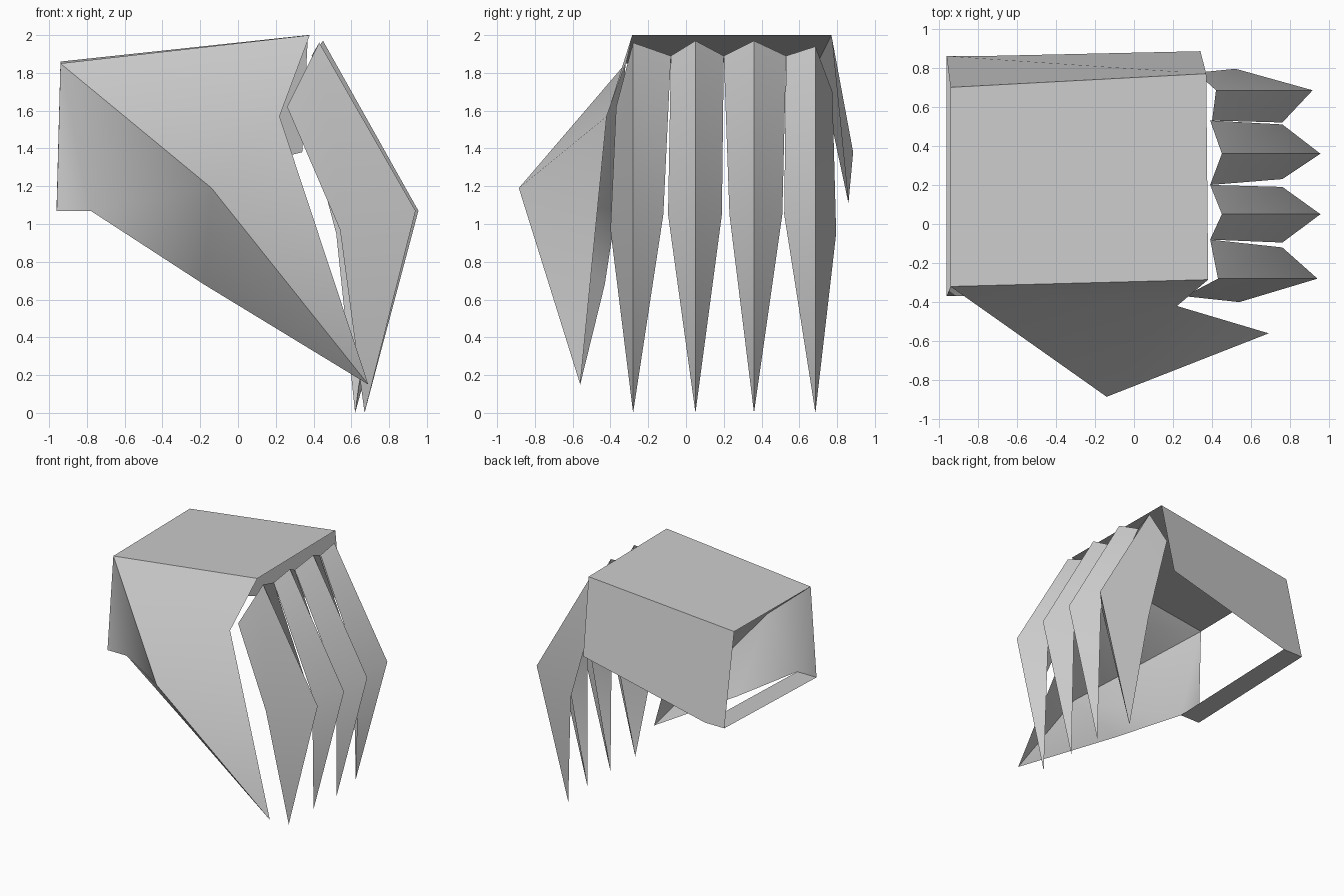
import bpy, bmesh, math
from mathutils import Vector

cube = bpy.data.objects.get("Cube")
if cube:
    bpy.data.objects.remove(cube, do_unlink=True)

# Single plain steel colour
steel = bpy.data.materials.new("steel_grey")
steel.use_nodes = True
steel.diffuse_color = (0.6, 0.6, 0.6, 1)
steel.node_tree.nodes["Principled BSDF"].inputs["Base Color"].default_value = (0.6, 0.6, 0.6, 1)


def sheet(name, points, faces, core):
    """Open sheet of named points, with every face turned away from the core."""
    bm = bmesh.new()
    verts = {key: bm.verts.new(co) for key, co in points.items()}
    for face in faces:
        bm.faces.new([verts[key] for key in face.split()])
    bm.normal_update()
    for face in bm.faces:
        if face.normal.dot(face.calc_center_median() - Vector(core)) < 0:
            face.normal_flip()
    mesh = bpy.data.meshes.new(name)
    bm.to_mesh(mesh)
    bm.free()
    mesh.materials.append(steel)
    obj = bpy.data.objects.new(name, mesh)
    bpy.context.collection.objects.link(obj)
    bpy.ops.object.select_all(action="DESELECT")
    obj.select_set(True)
    bpy.context.view_layer.objects.active = obj
    bpy.ops.object.shade_smooth_by_angle(angle=math.radians(50))
    return obj


# Hand shell: back of the hand, outer side, thumb guard and wrist strap
shell_points = {
    "top_wrist_thumb": (-0.94, -0.32, 1.85),
    "top_knuckle_thumb": (0.38, -0.285, 2.0),
    "top_knuckle_outer": (0.37, 0.77, 2.0),
    "top_wrist_outer": (-0.94, 0.70, 1.86),
    "outer_knuckle": (0.34, 0.885, 1.38),
    "outer_strap": (-0.78, 0.86, 1.11),
    "outer_wrist": (-0.96, 0.86, 1.11),
    "thumb_wrist": (-0.96, -0.37, 1.07),
    "thumb_strap": (-0.78, -0.37, 1.07),
    "thumb_web": (0.22, -0.42, 1.57),
    "thumb_joint": (-0.14, -0.885, 1.19),
    "thumb_heel": (-0.18, -0.43, 0.68),
    "thumb_tip": (0.69, -0.56, 0.15),
}
sheet("hand_shell", shell_points, [
    "top_wrist_thumb top_knuckle_thumb top_knuckle_outer top_wrist_outer",
    "top_wrist_outer top_knuckle_outer outer_knuckle outer_strap outer_wrist",
    "top_wrist_thumb top_knuckle_thumb thumb_web thumb_joint",
    "thumb_joint thumb_web thumb_tip",
    "top_wrist_thumb thumb_wrist thumb_strap",
    "top_wrist_thumb thumb_strap thumb_joint",
    "thumb_strap thumb_heel thumb_joint",
    "thumb_heel thumb_tip thumb_joint",
    "outer_wrist outer_strap thumb_strap thumb_wrist",
], (-0.2, 0.2, 1.2))


def finger(name, top, knuckle_x, tip_x, sides):
    """Folded finger plate: a central ridge with a panel on each side."""
    y = top[1]
    points = {"top": top, "knuckle": (knuckle_x, y, 1.07), "tip": (tip_x, y, 0)}
    faces = []
    for side, (start, middle) in zip("ab", sides):
        points["start_" + side] = start
        points["mid_" + side] = middle
        faces += [f"top knuckle mid_{side} start_{side}", f"knuckle tip mid_{side}"]
    sheet(name, points, faces, (0.1, y, 1.0))


def inner(start_y, mid_y, x=0.39):
    return (x, start_y, 1.89), (0.76, mid_y, 1.05)


index_outer = (0.26, -0.37, 1.62), (0.54, -0.4, 0.97)
little_outer = (0.32, 0.775, 1.7), (0.52, 0.795, 0.95)

finger("index_finger", (0.43, -0.28, 1.96), 0.94, 0.67, [index_outer, inner(-0.08, -0.12)])
finger("middle_finger", (0.45, 0.05, 1.97), 0.955, 0.67, [inner(-0.08, -0.095), inner(0.2, 0.19)])
finger("ring_finger", (0.45, 0.36, 1.97), 0.955, 0.67, [inner(0.2, 0.23), inner(0.53, 0.51)])
finger("little_finger", (0.42, 0.685, 1.94), 0.915, 0.62, [inner(0.53, 0.52, 0.4), little_outer])
